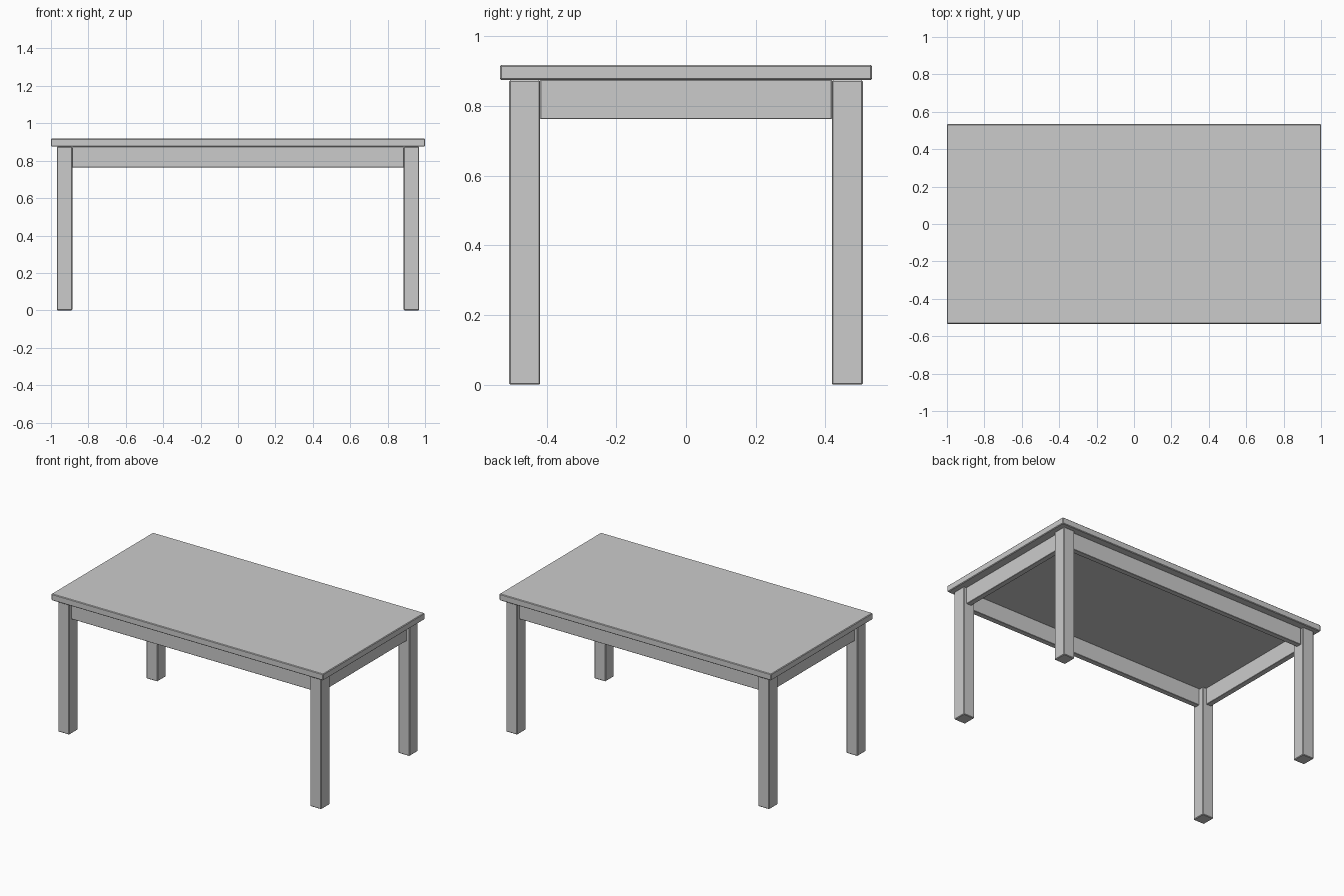
import bpy

if "Cube" in bpy.data.objects:
    bpy.data.objects.remove(bpy.data.objects["Cube"])


def box(name, size, center, bevel=0.004):
    """Axis-aligned box with a fine chamfer."""
    bpy.ops.mesh.primitive_cube_add(size=1, location=center)
    ob = bpy.context.object
    ob.name = name
    ob.scale = size
    bpy.ops.object.transform_apply(location=False, rotation=False, scale=True)
    mod = ob.modifiers.new("edge_chamfer", "BEVEL")
    mod.width = bevel
    mod.segments = 1
    return ob


HEIGHT, TOP_T = 0.918, 0.043
UNDER = HEIGHT - TOP_T
LEG_X, LEG_Y = 0.927, 0.463        # leg centres
LEG_W, LEG_D = 0.082, 0.089        # leg section
APRON_H, APRON_T, RECESS = 0.112, 0.036, 0.02

# Table top
box("table_top", (2.0, 1.068, TOP_T), (0, 0, UNDER + TOP_T / 2))

# Four legs
for sx, side in ((-1, "left"), (1, "right")):
    for sy, end in ((-1, "front"), (1, "back")):
        box(f"{end}_{side}_leg", (LEG_W, LEG_D, UNDER),
            (sx * LEG_X, sy * LEG_Y, UNDER / 2))

# Aprons between the legs, set back from the outer leg faces
z = UNDER - APRON_H / 2
y = LEG_Y + LEG_D / 2 - RECESS - APRON_T / 2
x = LEG_X + LEG_W / 2 - RECESS - APRON_T / 2
for s, end, side in ((-1, "front", "left"), (1, "back", "right")):
    box(f"{end}_apron", (2 * LEG_X - LEG_W, APRON_T, APRON_H), (0, s * y, z), 0.002)
    box(f"{side}_apron", (APRON_T, 2 * LEG_Y - LEG_D, APRON_H), (s * x, 0, z), 0.002)
